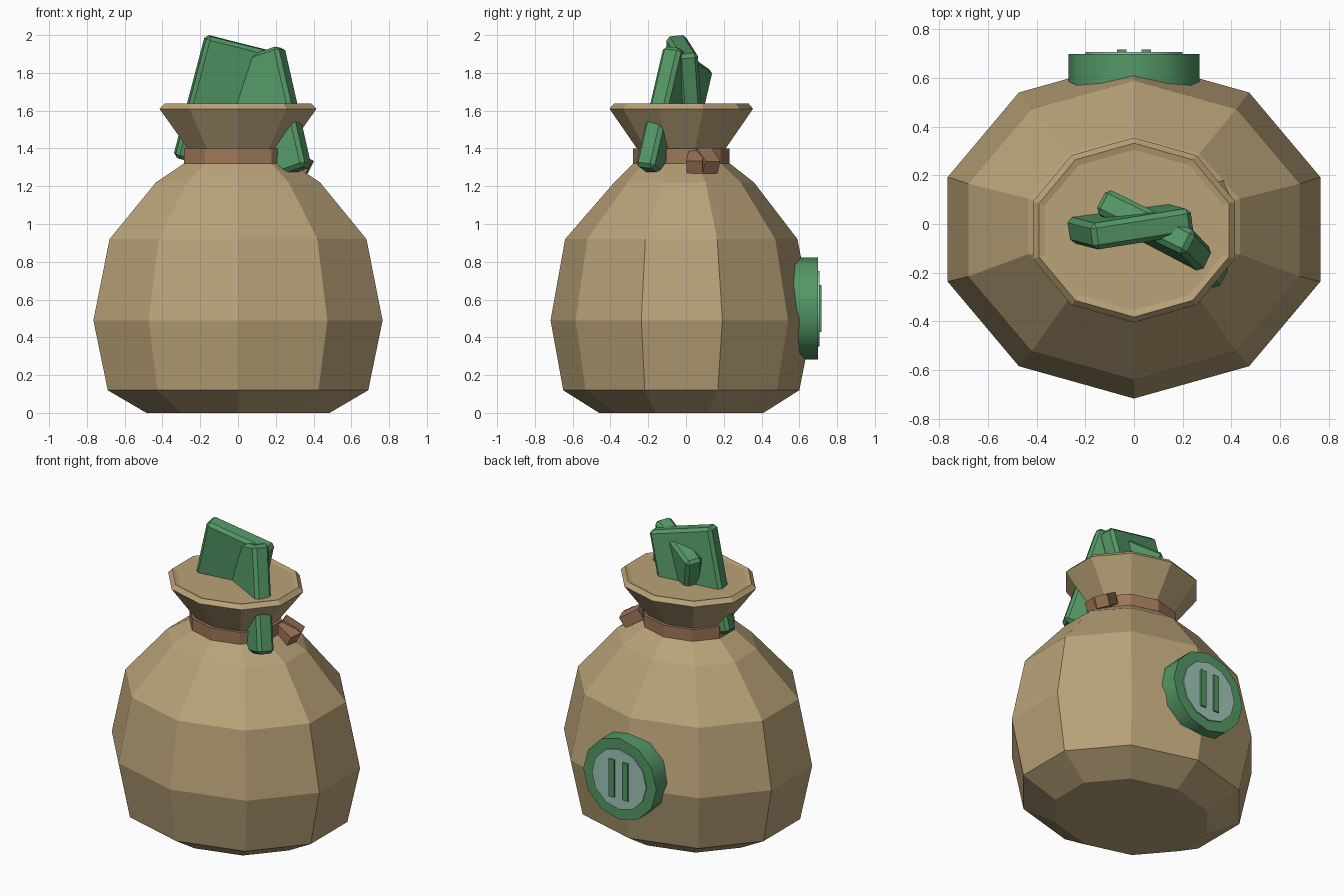
import bpy, bmesh, math
from mathutils import Matrix, Vector

if "Cube" in bpy.data.objects:
    bpy.data.objects.remove(bpy.data.objects["Cube"])

def material(name, rgb):
    m = bpy.data.materials.new(name)
    m.diffuse_color = (*rgb, 1)
    m.use_nodes = True
    m.node_tree.nodes["Principled BSDF"].inputs["Base Color"].default_value = m.diffuse_color
    return m

BURLAP = material("burlap tan", (0.485, 0.362, 0.188))
CORD = material("cord brown", (0.34, 0.185, 0.10))
GREEN = material("money green", (0.089, 0.314, 0.133))
PALE = material("pale green", (0.35, 0.57, 0.48))

def make(name, bm, mat):
    bmesh.ops.recalc_face_normals(bm, faces=bm.faces)
    me = bpy.data.meshes.new(name)
    bm.to_mesh(me)
    bm.free()
    me.materials.append(mat)
    ob = bpy.data.objects.new(name, me)
    bpy.context.collection.objects.link(ob)
    return ob

def loft(name, rings, mat, closed=False, n=10):
    """Join elliptical rings (z, rx, ry, centre y); cap the ends or close the loop."""
    bm = bmesh.new()
    loops = []
    for z, rx, ry, cy in rings:
        angles = [math.pi / 2 + 2 * math.pi * i / n for i in range(n)]
        loops.append([bm.verts.new((rx * math.cos(a), cy + ry * math.sin(a), z)) for a in angles])
    pairs = list(zip(loops, loops[1:]))
    if closed:
        pairs.append((loops[-1], loops[0]))
    else:
        bm.faces.new(loops[0])
        bm.faces.new(loops[-1])
    for a, b in pairs:
        for i in range(n):
            j = (i + 1) % n
            bm.faces.new((a[i], a[j], b[j], b[i]))
    return make(name, bm, mat)

def box(name, size, matrix, mat, bevel=0):
    bm = bmesh.new()
    bmesh.ops.create_cube(bm, size=1, matrix=Matrix.Diagonal((*size, 1)))
    if bevel:
        bmesh.ops.bevel(bm, geom=bm.edges[:], offset=bevel, segments=1, affect='EDGES')
    bm.transform(matrix)
    return make(name, bm, mat)

def disc(name, radius, y0, y1, z, mat):
    """Cylinder facing +y with smooth sides."""
    bm = bmesh.new()
    m = Matrix.Translation((0, (y0 + y1) / 2, z)) @ Matrix.Rotation(math.pi / 2, 4, 'X')
    bmesh.ops.create_cone(bm, cap_ends=True, segments=12, radius1=radius, radius2=radius,
                          depth=y1 - y0, matrix=m)
    ob = make(name, bm, mat)
    for o in bpy.context.selected_objects:
        o.select_set(False)
    ob.select_set(True)
    bpy.context.view_layer.objects.active = ob
    bpy.ops.object.shade_smooth_by_angle(angle=math.radians(40))
    return ob

# Sack body, neck and flared mouth
loft("sack", [
    (0.0, 0.51, 0.435, -0.025),
    (0.12, 0.725, 0.625, -0.025),
    (0.49, 0.805, 0.695, -0.022),
    (0.92, 0.715, 0.615, -0.025),
    (1.22, 0.457, 0.37, -0.01),
    (1.33, 0.285, 0.245, -0.025),
    (1.40, 0.28, 0.235, -0.025),
    (1.61, 0.437, 0.38, -0.025),
    (1.637, 0.41, 0.357, -0.025),
    (1.63, 0.385, 0.33, -0.025),
], BURLAP)

# Cord around the neck
loft("neck_cord", [(1.32, 0.30, 0.256, -0.025), (1.40, 0.30, 0.256, -0.025),
                   (1.40, 0.26, 0.21, -0.025), (1.32, 0.26, 0.21, -0.025)], CORD, closed=True)

# Two loose cord ends on the right
for i, (a, b) in enumerate([((0.26, 0.06, 1.36), (0.38, 0.045, 1.30)),
                            ((0.26, 0.09, 1.37), (0.365, 0.135, 1.30))]):
    a, b = Vector(a), Vector(b)
    d = b - a
    m = Matrix.Translation((a + b) / 2) @ d.to_track_quat('Z', 'Y').to_matrix().to_4x4()
    box(f"cord_end_{i + 1}", (0.085, 0.075, d.length), m, CORD)

# Banknote bundles: centre, yaw, lean, pitch
for name, c, yaw, lean, pitch in [("banknotes_left", (-0.048, 0.0, 1.626), 9, 14, 6),
                                  ("banknotes_right", (0.117, -0.062, 1.56), -26, -17, -6)]:
    m = Matrix.Translation(c)
    for angle, axis in ((yaw, 'Z'), (lean, 'Y'), (pitch, 'X')):
        m = m @ Matrix.Rotation(math.radians(angle), 4, axis)
    box(name, (0.43, 0.11, 0.67), m, GREEN, bevel=0.02)

# Round badge on the back with a pale face and plain raised bars
disc("badge", 0.27, 0.50, 0.698, 0.552, GREEN)
disc("badge_face", 0.20, 0.69, 0.706, 0.552, PALE)
for side in (-1, 1):
    box(f"badge_bar_{'left' if side < 0 else 'right'}", (0.04, 0.014, 0.25),
        Matrix.Translation((side * 0.05, 0.710, 0.552)), GREEN)
